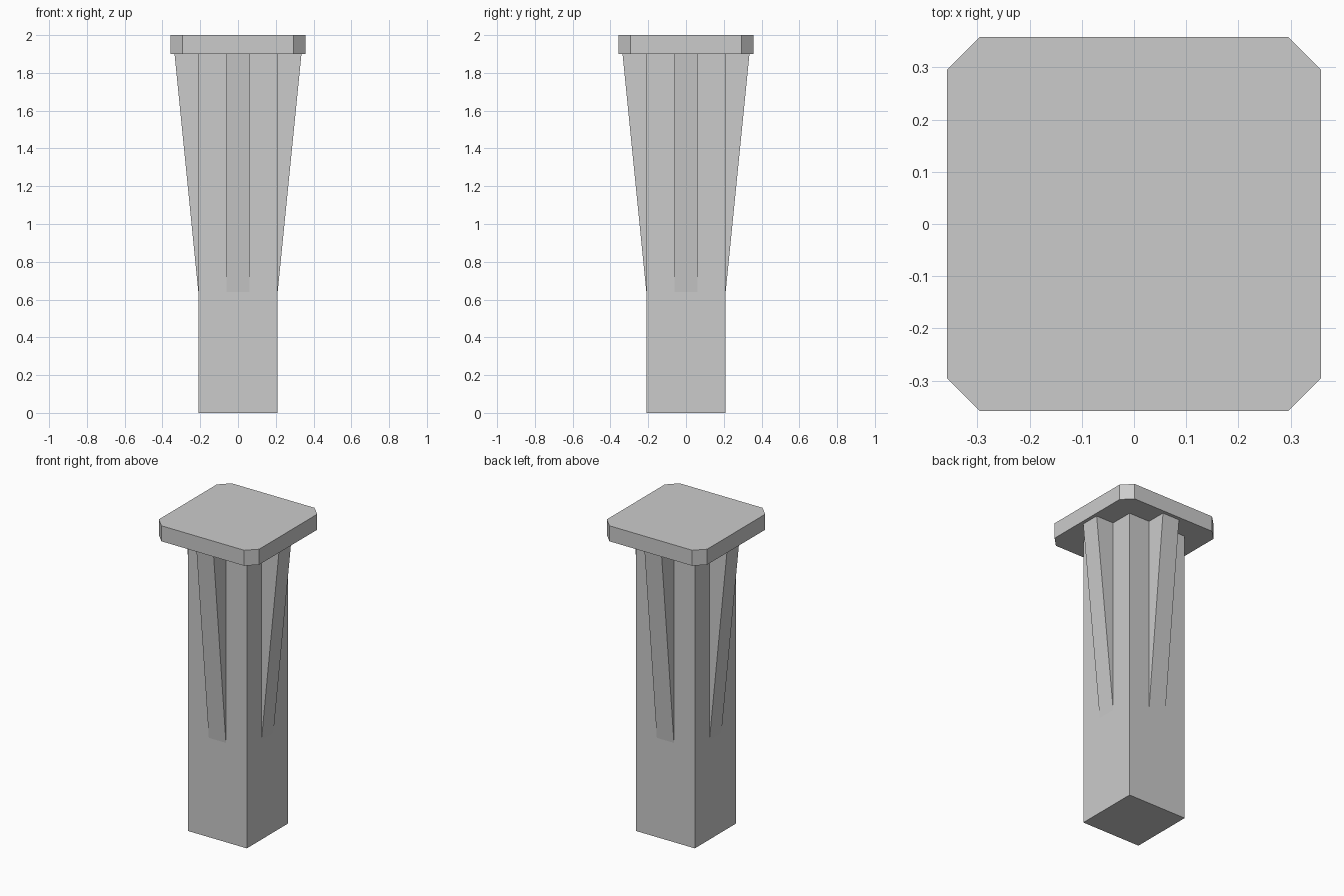
import bpy, math
from mathutils import Matrix

if "Cube" in bpy.data.objects:
    bpy.data.objects.remove(bpy.data.objects["Cube"])


def prism(name, profile, axis_from, axis_to, place):
    """Extrude a closed 2D profile; place(u, v, w) maps it to 3D."""
    n = len(profile)
    verts = [place(u, v, w) for w in (axis_from, axis_to) for u, v in profile]
    faces = [tuple(reversed(range(n))), tuple(range(n, 2 * n))]
    faces += [(i, (i + 1) % n, n + (i + 1) % n, n + i) for i in range(n)]
    mesh = bpy.data.meshes.new(name)
    mesh.from_pydata(verts, [], faces)
    obj = bpy.data.objects.new(name, mesh)
    bpy.context.collection.objects.link(obj)
    return obj


def upright(u, v, w):
    return (u, v, w)


# Square post
S = 0.21
prism("post", [(-S, -S), (S, -S), (S, S), (-S, S)], 0, 1.9, upright)

# Cap slab with cut corners
C, K = 0.358, 0.295
prism("cap", [(-K, -C), (K, -C), (C, -K), (C, K),
              (K, C), (-K, C), (-C, K), (-C, -K)], 1.9, 2.0, upright)

# Tapered brace on each side of the post
for i, side in enumerate(("right", "back", "left", "front")):
    brace = prism("brace_" + side, [(S, 0.64), (S, 1.9), (0.336, 1.9)],
                  -0.061, 0.061, lambda u, v, w: (u, w, v))
    brace.data.transform(Matrix.Rotation(i * math.pi / 2, 4, 'Z'))
